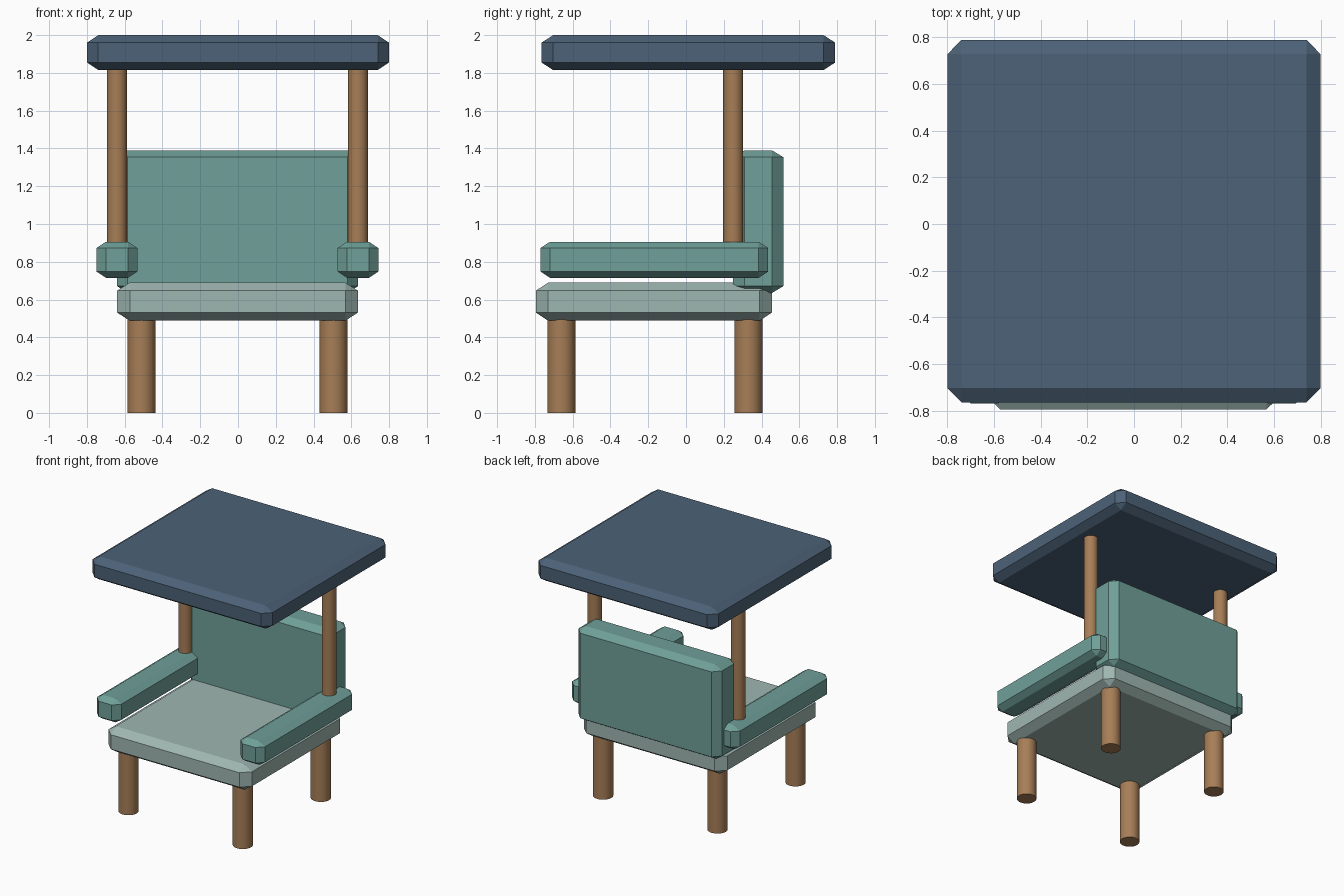
import bpy
import bmesh
from mathutils import Vector

if "Cube" in bpy.data.objects:
    bpy.data.objects.remove(bpy.data.objects["Cube"], do_unlink=True)


def material(name, srgb):
    linear = [((c / 255 + 0.055) / 1.055) ** 2.4 for c in srgb] + [1]
    mat = bpy.data.materials.new(name)
    mat.use_nodes = True
    mat.diffuse_color = linear
    mat.node_tree.nodes["Principled BSDF"].inputs["Base Color"].default_value = linear
    return mat


navy = material("slate navy", (76, 98, 119))
teal = material("teal fabric", (112, 160, 153))
pale = material("pale cushion", (159, 183, 177))
wood = material("brown wood", (167, 126, 87))


def add_object(name, bm, mat):
    mesh = bpy.data.meshes.new(name)
    bm.to_mesh(mesh)
    bm.free()
    mesh.materials.append(mat)
    obj = bpy.data.objects.new(name, mesh)
    bpy.context.collection.objects.link(obj)
    return obj


def chamfered_box(name, low, high, chamfer, mat):
    """Box between two corners, with a separate chamfer width per axis."""
    low, high, chamfer = Vector(low), Vector(high), Vector(chamfer)
    size = high - low
    bm = bmesh.new()
    bmesh.ops.create_cube(bm, size=1)
    bmesh.ops.scale(bm, verts=bm.verts, vec=[s / c for s, c in zip(size, chamfer)])
    bmesh.ops.bevel(bm, geom=bm.edges[:], offset=1, segments=1,
                    affect="EDGES", clamp_overlap=False)
    bmesh.ops.scale(bm, verts=bm.verts, vec=chamfer)
    bmesh.ops.translate(bm, verts=bm.verts, vec=(low + high) / 2)
    return add_object(name, bm, mat)


def round_post(name, x, y, bottom, top, radius, mat):
    bm = bmesh.new()
    bmesh.ops.create_cone(bm, cap_ends=True, segments=32, radius1=radius,
                          radius2=radius, depth=top - bottom)
    bmesh.ops.translate(bm, verts=bm.verts, vec=(x, y, (bottom + top) / 2))
    obj = add_object(name, bm, mat)
    bpy.ops.object.select_all(action="DESELECT")
    obj.select_set(True)
    bpy.context.view_layer.objects.active = obj
    bpy.ops.object.shade_smooth_by_angle()


# Canopy, seat and backrest
chamfered_box("canopy", (-0.8, -0.765, 1.815), (0.8, 0.79, 2), (0.06, 0.062, 0.04), navy)
chamfered_box("seat", (-0.64, -0.795, 0.488), (0.635, 0.455, 0.69), (0.067, 0.065, 0.043), pale)
chamfered_box("backrest", (-0.64, 0.25, 0.635), (0.635, 0.515, 1.39), (0.055, 0.06, 0.036), teal)

# Armrests, canopy posts and legs on both sides
for side, sign in (("left", 1), ("right", -1)):
    mid = sign * 0.638 - 0.003
    chamfered_box(side + "_armrest", (mid - 0.108, -0.77, 0.715), (mid + 0.108, 0.435, 0.906),
                  (0.05, 0.05, 0.033), teal)
    round_post(side + "_canopy_post", mid, 0.25, 0.89, 1.83, 0.053, wood)
    for end, y in (("front", -0.66), ("back", 0.33)):
        round_post(f"{side}_{end}_leg", sign * 0.508 - 0.003, y, 0, 0.5, 0.074, wood)
